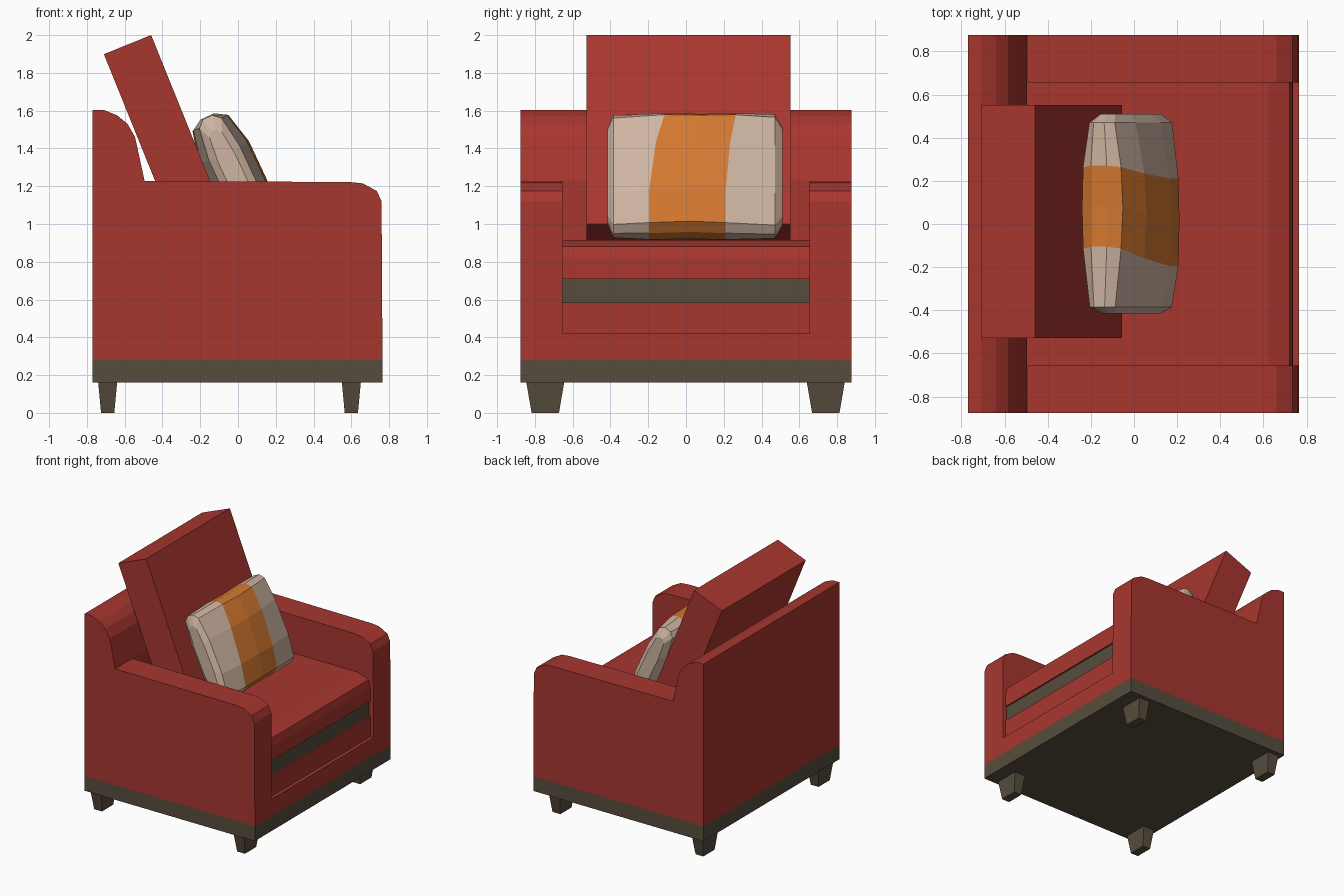
import bpy, bmesh, math
from mathutils import Matrix, Vector

if "Cube" in bpy.data.objects:
    bpy.data.objects.remove(bpy.data.objects["Cube"])


def material(name, rgb):
    m = bpy.data.materials.new(name)
    m.diffuse_color = (*rgb, 1)
    m.use_nodes = True
    m.node_tree.nodes["Principled BSDF"].inputs["Base Color"].default_value = m.diffuse_color
    return m


RED = material("red fabric", (0.39, 0.037, 0.028))
BROWN = material("dark wood", (0.095, 0.073, 0.047))
TAN = material("tan cloth", (0.62, 0.46, 0.36))
ORANGE = material("orange cloth", (0.66, 0.19, 0.03))


def finish(bm, name, *mats):
    bmesh.ops.recalc_face_normals(bm, faces=bm.faces[:])
    me = bpy.data.meshes.new(name)
    bm.to_mesh(me)
    bm.free()
    for m in mats:
        me.materials.append(m)
    ob = bpy.data.objects.new(name, me)
    bpy.context.collection.objects.link(ob)
    return ob


def extrude_profile(name, profile, y0, y1, mat):
    """Extrude an (x, z) outline from y0 to y1."""
    bm = bmesh.new()
    face = bm.faces.new([bm.verts.new((x, y0, z)) for x, z in profile])
    new = bmesh.ops.extrude_face_region(bm, geom=[face])["geom"]
    bmesh.ops.translate(bm, vec=(0, y1 - y0, 0),
                        verts=[v for v in new if isinstance(v, bmesh.types.BMVert)])
    return finish(bm, name, mat)


def box(name, x, y, z, mat):
    return extrude_profile(name, [(x[0], z[0]), (x[1], z[0]), (x[1], z[1]), (x[0], z[1])],
                           y[0], y[1], mat)


W, INNER, REAR, FRONT, BACK_X = 0.875, 0.655, -0.77, 0.765, -0.495

# Wooden plinth
box("plinth", (REAR, FRONT), (-W, W), (0.16, 0.28), BROWN)

# Tapered legs
for x, end in ((-0.69, "rear"), (0.60, "front")):
    for y, side in ((-0.745, "right"), (0.74, "left")):
        bm = bmesh.new()
        bmesh.ops.create_cube(bm, size=1)
        for v in bm.verts:
            top = v.co.z > 0
            v.co = (x + v.co.x * (0.10 if top else 0.07),
                    y + v.co.y * (0.20 if top else 0.145), 0.16 if top else 0)
        finish(bm, f"{end}_{side}_leg", BROWN)

# Backrest with a rolled top
extrude_profile("backrest", [(REAR, 0.28), (BACK_X, 0.28), (BACK_X, 1.23), (-0.545, 1.46),
                             (-0.585, 1.53), (-0.64, 1.575), (-0.71, 1.604), (REAR, 1.604)],
                -W, W, RED)

# Armrests with rounded front corners
arm = [(BACK_X, 0.28), (FRONT, 0.28), (0.76, 1.12), (0.735, 1.175), (0.66, 1.215),
       (0.59, 1.222), (BACK_X, 1.228)]
extrude_profile("right_armrest", arm, -W, -INNER, RED)
extrude_profile("left_armrest", arm, INNER, W, RED)

# Front rail, apron, shadow strip and seat between the arms
SPAN = (-INNER, INNER)
box("front_rail", (BACK_X, FRONT), SPAN, (0.28, 0.42), RED)
box("apron", (BACK_X, 0.738), SPAN, (0.42, 0.585), RED)
box("wood_strip", (BACK_X, 0.725), SPAN, (0.585, 0.71), BROWN)
extrude_profile("seat", [(BACK_X, 0.71), (0.738, 0.71), (0.735, 0.82), (0.72, 0.88),
                         (0.62, 0.915), (BACK_X, 0.915)], *SPAN, RED)

# Leaning back cushion
bm = bmesh.new()
bmesh.ops.create_cube(bm, size=1, matrix=Matrix.Translation((-0.383, 0.012, 1.45))
                      @ Matrix.Rotation(-0.384, 4, 'Y')
                      @ Matrix.Diagonal((0.27, 1.08, 1.078, 1)))
finish(bm, "back_cushion", RED)

# Throw pillow: rounded rings lofted along y, middle columns are the stripe
half = [(0.3, 1.0), (0.72, 0.9), (1.0, 0.4), (1.0, -0.4), (0.72, -0.9), (0.3, -1.0)]
ring = half + [(-t, l) for t, l in reversed(half)]
# column: y, half thickness, half length, stripe lean
columns = [(-0.465, 0.05, 0.27, 0), (-0.435, 0.09, 0.345, 0), (-0.245, 0.135, 0.35, 0.09),
           (-0.03, 0.145, 0.345, 0.06), (0.16, 0.135, 0.35, 0.06),
           (0.42, 0.09, 0.35, 0), (0.46, 0.05, 0.28, 0)]
place = Matrix.Translation((-0.015, 0.05, 1.252)) @ Matrix.Rotation(math.radians(-25), 4, 'Y')
bm = bmesh.new()
loops = []
for y, t, l, lean in columns:
    loops.append([bm.verts.new(place @ Vector((a * t, y + lean * max(0, b), b * l)))
                  for a, b in ring])
n = len(ring)
for c in range(len(columns) - 1):
    for i in range(n):
        j = (i + 1) % n
        f = bm.faces.new((loops[c][i], loops[c][j], loops[c + 1][j], loops[c + 1][i]))
        f.material_index = 1 if c in (2, 3) else 0
bm.faces.new(loops[0])
bm.faces.new(loops[-1])
finish(bm, "throw_pillow", TAN, ORANGE)
